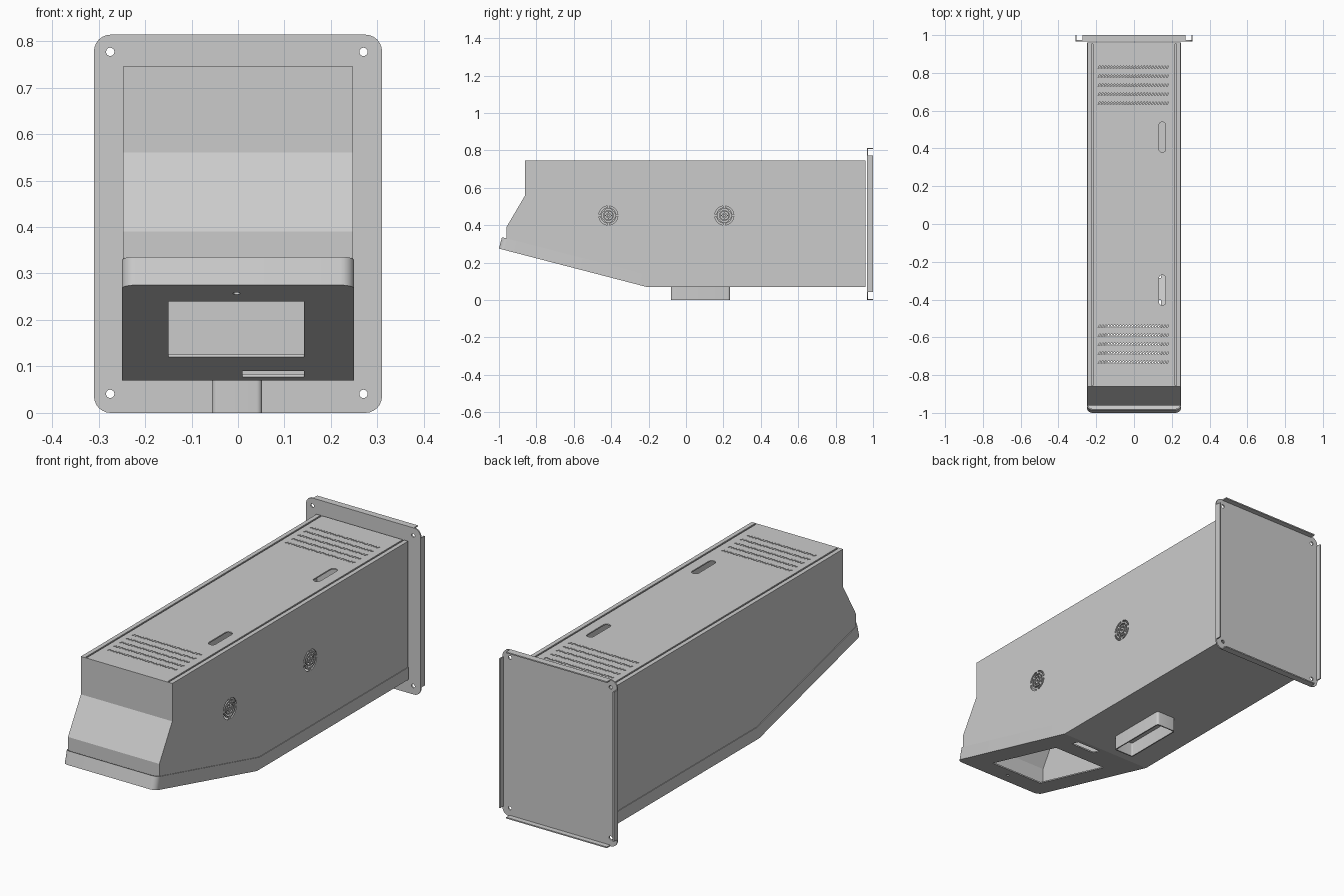
import bpy, math
from mathutils import Matrix, Vector

if "Cube" in bpy.data.objects:
    bpy.data.objects.remove(bpy.data.objects["Cube"])

X, Y, Z = Vector((1, 0, 0)), Vector((0, 1, 0)), Vector((0, 0, 1))


def frame(u, v, origin=(0, 0, 0)):
    """Matrix whose local x, y, z run along u, v and u cross v."""
    m = Matrix((u, v, u.cross(v))).transposed().to_4x4()
    m.translation = Vector(origin)
    return m


def sheet(name, loops, w0, w1, mat=Matrix()):
    """Flat plate: first loop is the outline, the others are holes; spans w0..w1."""
    cu = bpy.data.curves.new(name, 'CURVE')
    cu.dimensions, cu.fill_mode, cu.extrude = '2D', 'BOTH', (w1 - w0) / 2
    for loop in loops:
        sp = cu.splines.new('POLY')
        sp.points.add(len(loop) - 1)
        for p, (a, b) in zip(sp.points, loop):
            p.co = (a, b, 0, 1)
        sp.use_cyclic_u = True
    tmp = bpy.data.objects.new(name + "_tmp", cu)
    bpy.context.collection.objects.link(tmp)
    dg = bpy.context.evaluated_depsgraph_get()
    me = bpy.data.meshes.new_from_object(tmp.evaluated_get(dg))
    bpy.data.objects.remove(tmp)
    me.transform(mat @ Matrix.Translation((0, 0, (w0 + w1) / 2)))
    me.name = name
    ob = bpy.data.objects.new(name, me)
    bpy.context.collection.objects.link(ob)
    return ob


def rect(x0, x1, y0, y1, r=0.0, n=6):
    """Rectangle loop, with rounded corners when r > 0."""
    if r == 0:
        return [(x0, y0), (x1, y0), (x1, y1), (x0, y1)]
    pts = []
    for k, (cx, cy) in enumerate([(x1 - r, y1 - r), (x0 + r, y1 - r),
                                  (x0 + r, y0 + r), (x1 - r, y0 + r)]):
        for i in range(n + 1):
            a = (k + i / n) * math.pi / 2
            pts.append((cx + r * math.cos(a), cy + r * math.sin(a)))
    return pts


def circle(cx, cy, r, n=16):
    return [(cx + r * math.cos(2 * math.pi * i / n), cy + r * math.sin(2 * math.pi * i / n))
            for i in range(n)]


def box(name, x0, x1, y0, y1, z0, z1):
    return sheet(name, [rect(x0, x1, y0, y1)], z0, z1)


def grille(cx, cy):
    """Concentric arc slots."""
    loops = [circle(cx, cy, 0.006, 10)]
    for k, r in enumerate((0.018, 0.032, 0.047)):
        for q in range(4):
            a0 = q * math.pi / 2 + k * math.pi / 4 + 0.12
            angs = [a0 + (math.pi / 2 - 0.24) * i / 8 for i in range(9)]
            loops.append([(cx + (r + 0.004) * math.cos(a), cy + (r + 0.004) * math.sin(a)) for a in angs] +
                         [(cx + (r - 0.004) * math.cos(a), cy + (r - 0.004) * math.sin(a)) for a in reversed(angs)])
    return loops


side = frame(Y, Z)          # local x=y, y=z, depth along +x
upright = frame(X, Z)       # local x=x, y=z, depth along -y

# Side walls of the housing; only the right one has round grilles
profile = [(-0.86, 0.745), (-0.86, 0.56), (-0.96, 0.39), (-0.96, 0.297),
           (-0.2, 0.10), (0.96, 0.10), (0.96, 0.745)]
sheet("right_side", [profile] + grille(-0.415, 0.452) + grille(0.205, 0.452), 0.241, 0.247, side)
sheet("left_side", [profile], -0.247, -0.241, side)

# Folded front wall and flat rear wall
fold = profile[:4]
sheet("front_wall", [fold + [(y + 0.006, z) for y, z in reversed(fold)]], -0.241, 0.241, side)
sheet("rear_wall", [rect(-0.241, 0.241, 0.076, 0.739)], -0.96, -0.954, upright)

# Lid with slanted vent slots and two long handle slots
holes = [rect(0.132, 0.168, y, y + 0.16, 0.0175) for y in (0.38, -0.43)]
for start in (0.64, -0.732):
    for row in range(5):
        y = start + row * 0.0475
        for i in range(24):
            x = -0.184 + i * 0.0157
            holes.append([(x - 0.007, y - 0.007), (x - 0.001, y - 0.007),
                          (x + 0.007, y + 0.007), (x + 0.001, y + 0.007)])
sheet("lid", [rect(-0.218, 0.218, -0.854, 0.96)] + holes, 0.739, 0.745)
for s, label in ((1, "right"), (-1, "left")):
    xs = sorted((s * 0.226, s * 0.241))
    box(label + "_top_flange", *xs, -0.854, 0.96, 0.739, 0.745)
    xs = sorted((s * 0.205, s * 0.241))
    box(label + "_lid_gutter", *xs, -0.854, 0.954, 0.718, 0.724)
    # Straight rear part of the base tray rim
    xs = sorted((s * 0.244, s * 0.25))
    box(label + "_tray_rim", *xs, -0.21, 0.96, 0.07, 0.13)

# Base tray: flat floor, then sloped display panel with rounded front corners
box("tray_floor", -0.25, 0.25, -0.21, 0.96, 0.07, 0.076)
d = Vector((0, -0.79, 0.205))
length = d.length
slope = frame(X, d.normalized(), (0, -0.21, 0.07))


def tongue(hw, end, r):
    """Half-rounded outline from the bend to the front edge."""
    pts = [p for p in rect(-hw, hw, end - 2 * hw, end, r) if p[1] > end - r - 1e-4]
    return [(hw, 0)] + pts + [(-hw, 0)]


outer = tongue(0.25, length, 0.03)
inner = tongue(0.244, length - 0.006, 0.024)
sheet("display_panel", [outer, rect(-0.15, 0.142, 0.199, 0.677),
                        rect(0.01, 0.142, 0.03, 0.08), circle(-0.003, 0.744, 0.008)],
      -0.006, 0, slope)
sheet("display_rim", [outer + inner[::-1]], -0.063, 0, slope)

# Open-bottomed holder under the tray
sheet("underside_holder", [rect(-0.056, 0.052, -0.08, 0.235, 0.012),
                           rect(-0.05, 0.046, -0.074, 0.229, 0.006)], 0, 0.071)

# Mounting plate: rounded sheet with corner holes and four rearward flanges
corners = [circle(x, z, 0.009) for x in (-0.275, 0.27) for z in (0.041, 0.777)]
sheet("mounting_plate", [rect(-0.31, 0.31, 0, 0.814, 0.036)] + corners, -0.974, -0.967, upright)
for s, label in ((1, "right"), (-1, "left")):
    xs = sorted((s * 0.304, s * 0.31))
    box(label + "_plate_flange", *xs, 0.97, 1.0, 0.042, 0.772)
box("top_plate_flange", -0.272, 0.272, 0.97, 1.0, 0.808, 0.814)
box("bottom_plate_flange", -0.272, 0.272, 0.97, 1.0, 0.0, 0.006)

# Weld and shade: rounded corners smooth, folds crisp
for ob in bpy.context.scene.objects:
    ob.select_set(True)
    bpy.context.view_layer.objects.active = ob
bpy.ops.object.mode_set(mode='EDIT')
bpy.ops.mesh.select_all(action='SELECT')
bpy.ops.mesh.remove_doubles(threshold=0.0001)
bpy.ops.mesh.normals_make_consistent(inside=False)
bpy.ops.object.mode_set(mode='OBJECT')
bpy.ops.object.shade_smooth_by_angle(angle=math.radians(30))
